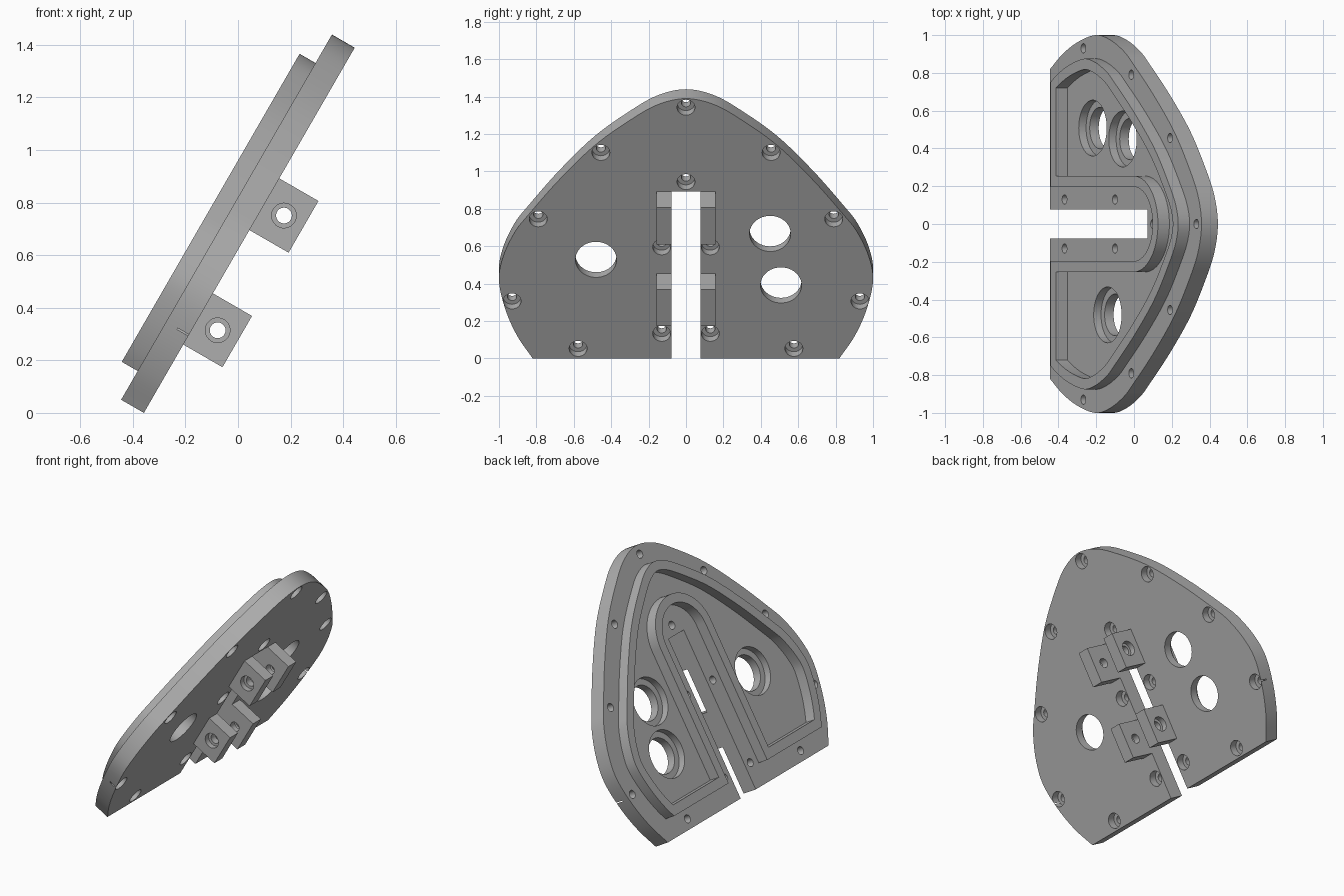
import bpy, bmesh, math
from mathutils import Matrix, Vector

if "Cube" in bpy.data.objects:
    bpy.data.objects.remove(bpy.data.objects["Cube"])

# Local frame: X runs up the slope, Y is across, Z is the plate normal
FRAME = Matrix.Translation((-0.358, 0, 0)) @ Matrix.Rotation(math.radians(-60), 4, 'Y')
grey = bpy.data.materials.new("grey")
grey.diffuse_color = (0.42, 0.42, 0.42, 1)
grey.use_nodes = True
grey.node_tree.nodes["Principled BSDF"].inputs["Base Color"].default_value = grey.diffuse_color


def prism(name, pts, w0, w1):
    """Extrude a (slope, across) polygon between two heights."""
    bm = bmesh.new()
    face = bm.faces.new([bm.verts.new((s, y, w0)) for s, y in pts])
    ext = bmesh.ops.extrude_face_region(bm, geom=[face])
    for v in ext["geom"]:
        if isinstance(v, bmesh.types.BMVert):
            v.co.z = w1
    bmesh.ops.recalc_face_normals(bm, faces=bm.faces)
    return finish(name, bm)


def finish(name, bm):
    me = bpy.data.meshes.new(name)
    bm.to_mesh(me)
    bm.free()
    me.materials.append(grey)
    ob = bpy.data.objects.new(name, me)
    bpy.context.collection.objects.link(ob)
    ob.matrix_world = FRAME
    return ob


def rod(centre, r, depth, axis='Z', n=32):
    """Round cutter centred on a point."""
    bm = bmesh.new()
    m = Matrix.Translation(centre)
    if axis == 'Y':
        m = m @ Matrix.Rotation(math.pi / 2, 4, 'X')
    bmesh.ops.create_cone(bm, cap_ends=True, segments=n, radius1=r, radius2=r,
                          depth=depth, matrix=m)
    return finish("cutter", bm)


def cut(ob, cutters):
    """Subtract the cutters, bake the result and remove them."""
    for c in cutters:
        mod = ob.modifiers.new("cut", 'BOOLEAN')
        mod.object, mod.operation, mod.solver = c, 'DIFFERENCE', 'EXACT'
        c.hide_render = True
    bpy.context.view_layer.update()
    me = bpy.data.meshes.new_from_object(
        ob.evaluated_get(bpy.context.evaluated_depsgraph_get()))
    ob.modifiers.clear()
    ob.data = me
    for c in cutters:
        bpy.data.objects.remove(c)


def mirrored(half):
    """Close a half outline (slope, across) by mirroring across the centre line."""
    return half + [(s, -y) for s, y in reversed(half) if y > 1e-5]


# Half outline of the plate, from the lower corner to the apex
KEYS = [(0, .82), (.14, .903), (.30, .965), (.48, 1.0), (.63, .977), (.78, .915),
        (.89, .84), (1.10, .68), (1.313, .49), (1.47, .30), (1.567, .15), (1.604, 0)]


def spline(keys, n=6):
    k = [Vector(p) for p in keys]
    k = [2 * k[0] - k[1]] + k + [Vector((k[-2].x, -k[-2].y))]
    out = []
    for a, b, c, d in zip(k, k[1:], k[2:], k[3:]):
        for i in range(n):
            t = i / n
            out.append(0.5 * (2 * b + (c - a) * t + (2 * a - 5 * b + 4 * c - d) * t * t
                              + (3 * b - a - 3 * c + d) * t ** 3))
    return out + [k[-2]]


OUTLINE = spline(KEYS)


def rim_loop(inset, bottom, radius):
    """Inset outline cut straight at the bottom, with a round-ended notch."""
    pts = []
    for i, p in enumerate(OUTLINE):
        t = OUTLINE[min(i + 1, len(OUTLINE) - 1)] - OUTLINE[max(i - 1, 0)]
        if i == len(OUTLINE) - 1:
            t = Vector((0, -1))
        pts.append(p + Vector((t.y, -t.x)).normalized() * inset)
    half = []
    for a, b in zip(pts, pts[1:]):
        if a.x < bottom <= b.x:
            q = a.lerp(b, (bottom - a.x) / (b.x - a.x))
            half.append((bottom, q.y))
        if b.x > bottom and b.y > 0.004:
            half.append((b.x, b.y))
    half.append((pts[-1].x, 0.0))
    notch = [(1.01 + radius * math.sin(a), radius * math.cos(a))
             for a in [math.pi / 2 * i / 16 for i in range(16, -1, -1)]]
    notch[0] = (1.01 + radius, 0.0)
    right = notch + [(bottom, radius)] + half          # notch tip round to apex
    left = [(s, -y) for s, y in reversed(right[1:-1])]
    return right + left


# Base plate with centre slot, port holes and counterbored screw holes
plate = prism("base_plate", mirrored([tuple(p) for p in OUTLINE]), 0, 0.1)
W = 0.077
cutters = [prism("cutter", [(-.2, -W), (1.03, -W), (1.03, W), (-.2, W)], -.1, .2)]
for s, y in [(.77, .45), (.452, .508), (.61, -.481)]:
    cutters += [rod((s, y, .05), .11, .4, n=48), rod((s, y, .155), .148, .2, n=48)]
screws = [(1.549, 0), (1.09, 0)]
for s, y in [(1.27, .455), (.86, .79), (.353, .93), (.06, .577), (.153, .13), (.687, .13)]:
    screws += [(s, y), (s, -y)]
for s, y in screws:
    cutters += [rod((s, y, .05), .025, .4, n=24), rod((s, y, -.05), .048, .2, n=24)]
cut(plate, cutters)

# Raised rim that follows the outline and wraps round the slot
rim = prism("raised_rim", rim_loop(.125, .126, .197), .1, .17)
cut(rim, [prism("cutter", rim_loop(.182, .186, .254), .05, .3)])

# Two pairs of hinge lugs beside the slot
lugs = []
for label, s0, s1 in (("lower", .30, .525), ("upper", .803, 1.03)):
    for side, k in (("right", 1), ("left", -1)):
        ya, yb = k * W, k * (W + .08)
        lug = prism(f"{label}_{side}_lug", [(s0, ya), (s1, ya), (s1, yb), (s0, yb)], -.172, 0)
        c = (s0 + s1) / 2
        cut(lug, [rod((c, k * .117, -.086), .03, .3, 'Y'),
                  rod((c, k * (W + .08), -.086), .047, .07, 'Y')])
        lugs.append(lug)

# Smooth the curved walls, keep hard edges
for ob in [plate, rim] + lugs:
    bpy.ops.object.select_all(action='DESELECT')
    ob.select_set(True)
    bpy.context.view_layer.objects.active = ob
    bpy.ops.object.shade_smooth_by_angle(angle=math.radians(30))
